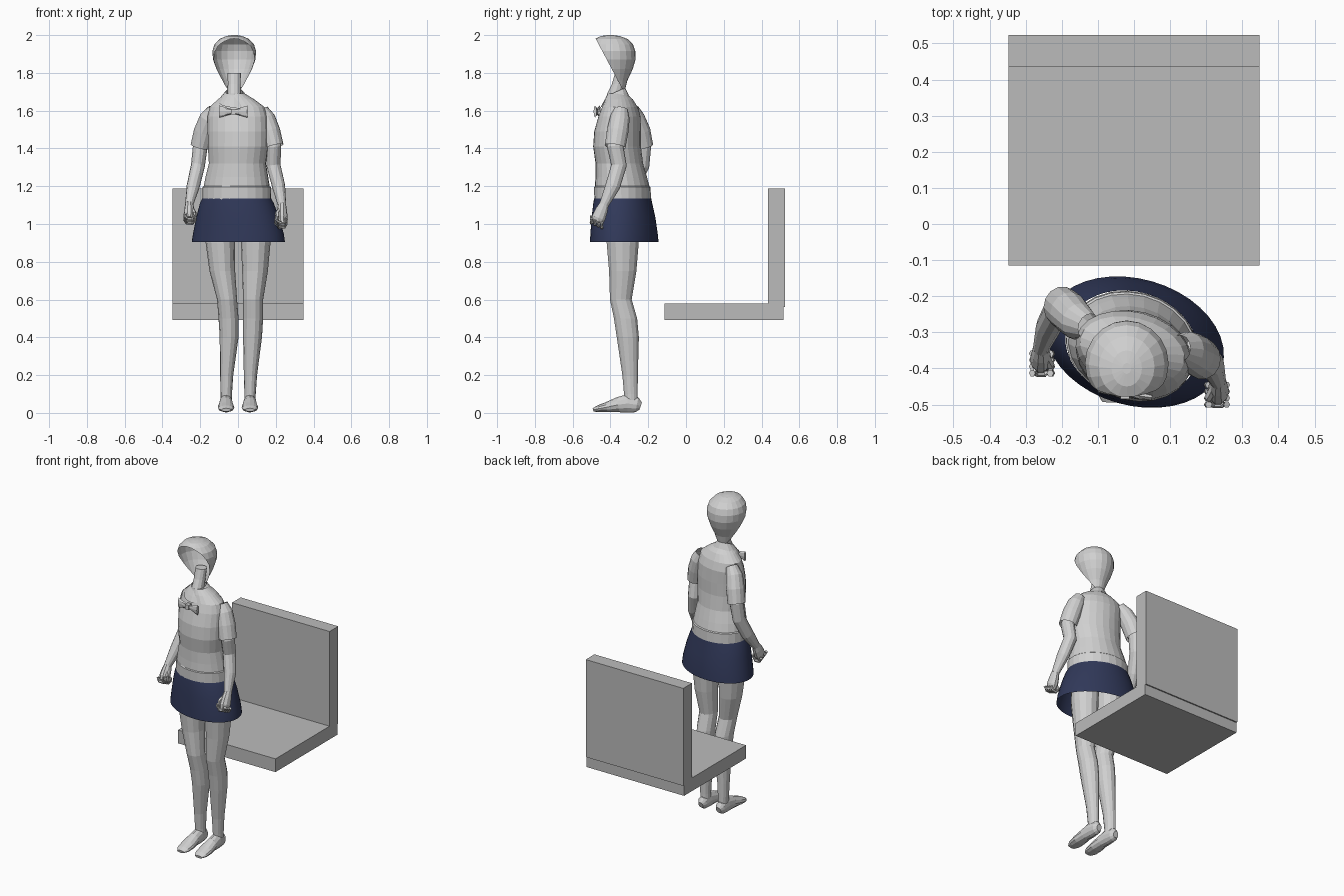
import bpy, bmesh, math
from mathutils import Vector, Matrix

cube = bpy.data.objects.get("Cube")
if cube:
    bpy.data.objects.remove(cube, do_unlink=True)


def material(name, rgb):
    m = bpy.data.materials.new(name)
    m.use_nodes = True
    color = (*rgb, 1)
    m.diffuse_color = color
    for node in m.node_tree.nodes:
        if node.type == 'BSDF_PRINCIPLED':
            node.inputs["Base Color"].default_value = color
            node.inputs["Roughness"].default_value = 0.8
    return m


LIGHT = material("light grey", (0.63, 0.63, 0.63))
BENCH = material("bench grey", (0.50, 0.50, 0.50))
NAVY = material("navy", (0.03, 0.04, 0.10))


def finish(name, bm, mat, smooth=False):
    mesh = bpy.data.meshes.new(name)
    bm.to_mesh(mesh)
    bm.free()
    mesh.materials.append(mat)
    for p in mesh.polygons:
        p.use_smooth = smooth
    obj = bpy.data.objects.new(name, mesh)
    bpy.context.collection.objects.link(obj)
    return obj


def loft(rings, n=16, yaw=0.0, tilt=0.0, follow=False, caps=True):
    """Skin elliptical rings (x, y, z, a, b); level, or square to the path."""
    bm = bmesh.new()
    centres = [Vector(r[:3]) for r in rings]
    loops = []
    for i, (x, y, z, a, b) in enumerate(rings):
        t = Vector((0, 0, 1))
        if follow:
            t = (centres[min(i + 1, len(rings) - 1)] - centres[max(i - 1, 0)]).normalized()
        ref = Vector((0, 1, 0)) if abs(t.x) > 0.8 else Vector((math.cos(yaw), math.sin(yaw), 0))
        u = (ref - t * ref.dot(t)).normalized()
        v = t.cross(u)
        loop = []
        for k in range(n):
            ang = 2 * math.pi * k / n
            p = centres[i] + u * a * math.cos(ang) + v * b * math.sin(ang)
            p.z += tilt * (p.y - y)
            loop.append(bm.verts.new(p))
        loops.append(loop)
    for low, high in zip(loops, loops[1:]):
        for k in range(n):
            j = (k + 1) % n
            bm.faces.new((low[k], low[j], high[j], high[k]))
    if caps:
        bm.faces.new(loops[0][::-1])
        bm.faces.new(loops[-1])
    return bm


def box(name, lo, hi, mat):
    bm = bmesh.new()
    size = Vector(hi) - Vector(lo)
    mid = (Vector(hi) + Vector(lo)) / 2
    bmesh.ops.create_cube(bm, size=1, matrix=Matrix.Translation(mid) @ Matrix.Diagonal((*size, 1)))
    finish(name, bm, mat)


# Bench
box("bench_seat", (-.347, -.115, .493), (.347, .515, .578), BENCH)
box("bench_back", (-.347, .435, .56), (.347, .523, 1.187), BENCH)

# Head shell, open where the face would be
head = loft([(-.02, -.365, 1.70, .04, .04), (-.02, -.37, 1.76, .064, .06),
             (-.02, -.38, 1.82, .094, .098), (-.02, -.385, 1.87, .112, .118),
             (-.02, -.387, 1.915, .116, .119), (-.02, -.39, 1.95, .105, .11),
             (-.02, -.395, 1.98, .077, .085), (-.02, -.40, 1.995, .042, .05),
             (-.02, -.40, 2.0, .012, .015)], n=20)
bmesh.ops.bisect_plane(head, geom=head.verts[:] + head.edges[:] + head.faces[:],
                       plane_co=(0, -.475, 1.975), plane_no=(0, -.16, -.085), clear_outer=True)
finish("head_shell", head, LIGHT)

# Neck and collar
finish("neck", loft([(-.02, -.37, 1.62, .05, .05), (-.02, -.375, 1.69, .036, .042),
                     (-.02, -.36, 1.74, .034, .033), (-.02, -.345, 1.80, .035, .03)], n=12), LIGHT)
finish("collar", loft([(-.02, -.378, 1.65, .085, .075), (-.02, -.375, 1.675, .066, .062),
                       (-.02, -.37, 1.70, .045, .048)], tilt=.45, caps=False), LIGHT)

# Knitted top with a stepped hem band
finish("sweater", loft([(-.007, -.335, 1.12, .184, .148), (-.007, -.337, 1.195, .183, .147),
                        (-.007, -.338, 1.20, .177, .142), (-.006, -.343, 1.25, .168, .134),
                        (-.003, -.353, 1.32, .153, .124), (0, -.365, 1.41, .162, .124),
                        (0, -.362, 1.49, .163, .121), (-.003, -.352, 1.57, .162, .108),
                        (-.005, -.35, 1.62, .148, .09), (-.01, -.355, 1.66, .098, .072),
                        (-.015, -.365, 1.69, .052, .05)], n=24, yaw=-.25), LIGHT)

# Bow tie: knot and two flared wings
for side, label in ((-1, "right"), (1, "left")):
    wing = [(-.025 + side * d, -.47 - side * d * .15, 1.595, t, h)
            for d, t, h in ((.005, .007, .012), (.04, .01, .022), (.075, .008, .032))]
    finish(label + "_bow_wing", loft(wing, n=8, follow=True), LIGHT)
box("bow_knot", (-.038, -.485, 1.58), (-.012, -.455, 1.61), LIGHT)

# Skirt, open underneath
finish("skirt", loft([(.002, -.327, .905, .252, .175), (.002, -.328, .95, .245, .172),
                      (-.002, -.331, 1.04, .222, .163), (-.006, -.335, 1.11, .199, .152),
                      (-.007, -.335, 1.135, .186, .148)], n=40, yaw=-.28, caps=False), NAVY, True)

# Legs and feet
LEG = ((1.08, -.335, .08, .088), (.9, -.335, .078, .087), (.75, -.335, .068, .074),
       (.6, -.345, .053, .059), (.5, -.32, .053, .063), (.4, -.308, .05, .06),
       (.2, -.296, .035, .042), (.1, -.292, .03, .037), (.04, -.29, .03, .036))
LEG_X = {"right": (-.09, -.093, -.083, -.058, -.05, -.047, -.06, -.062, -.062),
         "left": (.09, .094, .09, .08, .08, .077, .066, .064, .062)}
FOOT = ((-.24, .036, .017, .02), (-.26, .043, .031, .04), (-.31, .05, .035, .049),
        (-.36, .043, .038, .04), (-.42, .03, .044, .027), (-.465, .022, .041, .018),
        (-.492, .016, .025, .009))
for label, xs in LEG_X.items():
    leg = [(x, y, z, a, b) for x, (z, y, a, b) in zip(xs, LEG)]
    finish(label + "_leg", loft(leg[::-1], n=14), LIGHT)
    foot = [(xs[-1] * 1.02, y, z, a, b) for y, z, a, b in FOOT]
    finish(label + "_foot", loft(foot, n=12, follow=True), LIGHT)

# Sleeves, arms and fists: joints run shoulder, upper, mid, hem, elbow, forearm, wrist, knuckles
ARM = {"right": ((-.125, -.285, 1.605), (-.155, -.27, 1.56), (-.18, -.245, 1.49), (-.2, -.228, 1.41),
                 (-.212, -.235, 1.31), (-.237, -.285, 1.2), (-.258, -.345, 1.105), (-.258, -.385, 1.03)),
       "left": ((.125, -.345, 1.605), (.148, -.35, 1.56), (.17, -.362, 1.49), (.19, -.375, 1.41),
                (.188, -.355, 1.31), (.215, -.388, 1.2), (.233, -.435, 1.1), (.233, -.472, 1.01))}
for label, joints in ARM.items():
    side = 1 if label == "left" else -1
    sleeve = [(*p, r, r * 1.08) for p, r in zip(joints, (.035, .049, .054, .052))]
    finish(label + "_sleeve", loft(sleeve, n=14, follow=True, caps=False), LIGHT)
    arm = [(*p, r, r * 1.12) for p, r in zip(joints[2:7], (.04, .039, .037, .035, .022))]
    finish(label + "_arm", loft(arm, n=12, follow=True), LIGHT)
    wrist, knuckle = Vector(joints[6]), Vector(joints[7])
    palm = [(*wrist.lerp(knuckle, f), a, b) for f, a, b in
            ((-.1, .02, .024), (.3, .026, .034), (.75, .03, .038), (1.05, .022, .03))]
    finish(label + "_palm", loft(palm, n=10, follow=True), LIGHT)
    # Curled fingers wrap across the end of the fist
    for k in range(4):
        c = knuckle + Vector((0, -.028 + .018 * k, .008 - .008 * k))
        finger = [(*(c + Vector((side * dx, 0, dz))), .01, .01)
                  for dx, dz in ((.024, .012), (.012, -.01), (-.014, -.012), (-.03, .008), (-.026, .025))]
        finish(f"{label}_finger_{k + 1}", loft(finger, n=6, follow=True), LIGHT)
    thumb = [(*(wrist + Vector((-side * dx, dy, dz))), r, r) for dx, dy, dz, r in
             ((.012, -.02, -.02, .012), (.026, -.045, -.045, .012), (.022, -.055, -.075, .008))]
    finish(label + "_thumb", loft(thumb, n=6, follow=True), LIGHT)
